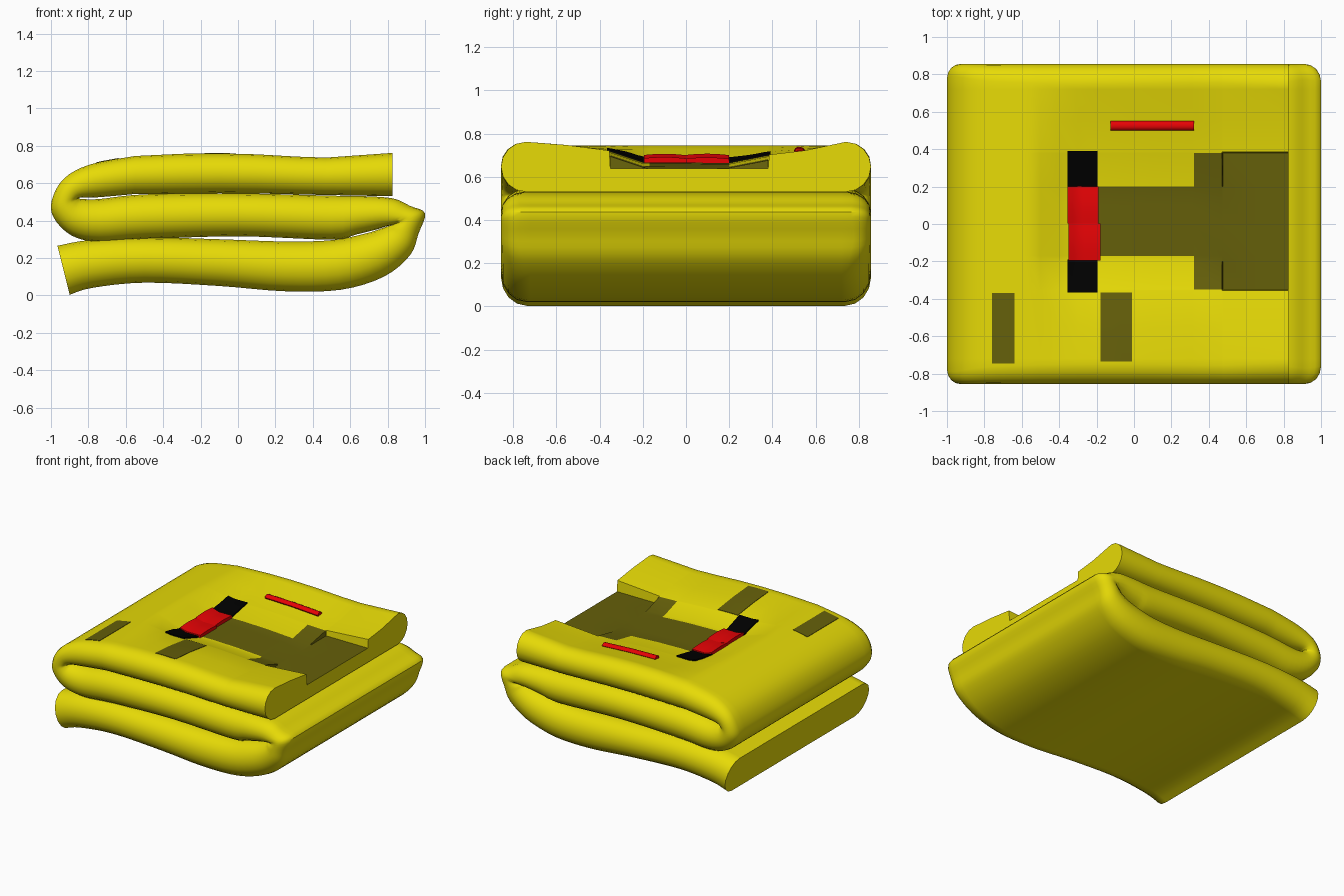
import bpy, bmesh, math
from mathutils import Vector
from mathutils.bvhtree import BVHTree

if "Cube" in bpy.data.objects:
    bpy.data.objects.remove(bpy.data.objects["Cube"])


def material(name, rgb):
    m = bpy.data.materials.new(name)
    m.diffuse_color = (*rgb, 1)
    m.use_nodes = True
    m.node_tree.nodes["Principled BSDF"].inputs["Base Color"].default_value = m.diffuse_color
    return m


YELLOW = material("yellow fabric", (0.86, 0.76, 0.002))
OLIVE = material("olive fabric", (0.13, 0.115, 0.003))
RED = material("red plastic", (0.95, 0.001, 0.002))
BLACK = material("black webbing", (0.0, 0.0, 0.0))


def lerp_table(table, v):
    for (x0, y0), (x1, y1) in zip(table, table[1:]):
        if v <= x1:
            t = max(0, (v - x0) / (x1 - x0))
            return y0 + (y1 - y0) * t
    return table[-1][1]


def finish(bm, name, mats, angle=35):
    me = bpy.data.meshes.new(name)
    bmesh.ops.recalc_face_normals(bm, faces=bm.faces)
    bm.to_mesh(me)
    bm.free()
    for m in mats:
        me.materials.append(m)
    ob = bpy.data.objects.new(name, me)
    bpy.context.collection.objects.link(ob)
    bpy.ops.object.select_all(action='DESELECT')
    ob.select_set(True)
    bpy.context.view_layer.objects.active = ob
    bpy.ops.object.shade_smooth_by_angle(angle=math.radians(angle))
    return ob


# Folded mat: side profile as (first skin x, z, second skin x, z) stations
KEYS = [
    (-.90, .003, -.965, .265), (-.78, .04, -.80, .295), (-.5, .068, -.5, .31),
    (-.1, .05, -.1, .30), (.25, .022, .25, .288), (.55, .03, .5, .295),
    (.78, .10, .68, .33), (.92, .215, .78, .362), (.965, .33, .81, .372),
    (1.0, .438, .82, .375), (.92, .478, .79, .368), (.83, .518, .74, .352),
    (.68, .53, .63, .325), (.5, .533, .5, .298),
    (0, .545, 0, .316), (-.5, .54, -.5, .30), (-.74, .515, -.74, .285),
    (-.83, .515, -.89, .32), (-.85, .519, -.985, .415), (-.85, .521, -.995, .51),
    (-.83, .523, -.93, .625), (-.74, .525, -.79, .70), (-.55, .542, -.55, .745)]


def catmull(keys, n):
    ks = [Vector(k) for k in keys]
    out = []
    for i in range(len(ks) - 1):
        p0, p1, p2, p3 = ks[max(i - 1, 0)], ks[i], ks[i + 1], ks[min(i + 2, len(ks) - 1)]
        for j in range(n):
            t = j / n
            out.append(0.5 * (2 * p1 + (p2 - p0) * t + (2 * p0 - 5 * p1 + 4 * p2 - p3) * t * t
                              + (3 * p1 - p0 - 3 * p2 + p3) * t ** 3))
    return out + [ks[-1]]


TOP = [(-.55, .745), (-.3, .757), (0, .76), (.25, .745), (.45, .735), (.83, .762)]
stations = [tuple(s) for s in catmull(KEYS, 4)]
first_top = len(stations)
for x in (-.5, -.4, -.3, -.2, -.1, .1, .315, .32, .47, .475, .65, .805, .825):
    low = lerp_table([(-.5, .542), (0, .547), (.5, .536), (.83, .53)], x)
    stations.append((x, low, x, lerp_table(TOP, x)))

YS = [.72, .55, .385, .38, .2, .1, 0, -.17, -.2, -.35, -.355, -.55, -.72]
DIP = [(-.74, 0), (-.55, .015), (-.38, .032), (-.2, .092), (.2, .095),
       (.38, .06), (.55, .04), (.74, 0)]
RAMP = [(-.55, 0), (-.3, 1)]
WIDTH = 0.856


def top_height(x, y, z):
    """Soft hollow along the middle, with a sharp pocket near the open end."""
    if x >= .32 and -.35 <= y <= .38:
        if x > .47 or -.17 <= y < .2:
            return .638
    return z - lerp_table(DIP, y) * lerp_table(RAMP, x)


def section(i, st):
    ax, az, bx, bz = st
    m = Vector(((ax + bx) / 2, (az + bz) / 2))
    d = Vector(((bx - ax) / 2, (bz - az) / 2))
    r = min(d.length, .12)
    pts = []
    for side in (1, -1):
        for y in (YS if side > 0 else YS[::-1]):
            p = m + d * side
            z = top_height(p.x, y, p.y) if side > 0 and i >= first_top else p.y
            pts.append((p.x, y, z))
        for k in range(9):
            a = math.pi * k / 8
            p = m + d * side * math.cos(a)
            pts.append((p.x, -side * (WIDTH - r + r * math.sin(a)), p.y))
    return [(x, y, max(z, 0)) for x, y, z in pts]


bm = bmesh.new()
rings = [[bm.verts.new(p) for p in section(i, s)] for i, s in enumerate(stations)]
n = len(rings[0])
for i in range(len(rings) - 1):
    for j in range(n):
        k = (j + 1) % n
        f = bm.faces.new((rings[i][j], rings[i][k], rings[i + 1][k], rings[i + 1][j]))
        c = f.calc_center_median()
        # olive pocket and strip on the upper skin
        if i >= first_top and j < len(YS) - 1:
            strip = c.x > -.2 and -.17 < c.y < .2
            pocket = c.x > .32 and -.35 < c.y < .38
            f.material_index = 1 if strip or pocket else 0
bm.faces.new(rings[0][::-1])
bm.faces.new(rings[-1])
bmesh.ops.recalc_face_normals(bm, faces=bm.faces)
tree = BVHTree.FromBMesh(bm)
finish(bm, "folded_mat", [YELLOW, OLIVE])


def surface(x, y):
    return tree.ray_cast(Vector((x, y, 2)), Vector((0, 0, -1)))[0].z


def draped(name, x0, x1, y0, y1, mat, lift=.007, crown=0.0, steps=6):
    """Thin plate laid over the upper skin."""
    bm = bmesh.new()
    layers = []
    for h in (-.004, lift):
        g = []
        for i in range(steps + 1):
            row = []
            for j in range(steps + 1):
                x, y = x0 + (x1 - x0) * i / steps, y0 + (y1 - y0) * j / steps
                up = crown * math.sin(math.pi * j / steps) if h > 0 else 0
                row.append(bm.verts.new((x, y, surface(x, y) + h + up)))
            g.append(row)
        layers.append(g)
        for i in range(steps):
            for j in range(steps):
                bm.faces.new((g[i][j], g[i + 1][j], g[i + 1][j + 1], g[i][j + 1]))
    lo, hi = layers
    for i in range(steps):
        for e in (0, steps):
            bm.faces.new((lo[i][e], lo[i + 1][e], hi[i + 1][e], hi[i][e]))
            bm.faces.new((lo[e][i], lo[e][i + 1], hi[e][i + 1], hi[e][i]))
    return finish(bm, name, [mat])


# Fabric patches, strap ends and the two halves of the buckle
draped("outer_patch", -.76, -.64, -.745, -.37, OLIVE, .003)
draped("inner_patch", -.18, -.01, -.735, -.365, OLIVE, .003)
draped("strap_front", -.355, -.195, -.365, -.19, BLACK, .01)
draped("strap_back", -.355, -.195, .19, .39, BLACK, .01)
draped("buckle_front", -.35, -.18, -.195, .002, RED, .02, .006)
draped("buckle_back", -.355, -.19, .002, .2, RED, .02, .006)

# Red pull handle: slightly sagging rod
bm = bmesh.new()
prev = None
for i in range(9):
    x = -.125 + .445 * i / 8
    z = surface(x, .525) + .006
    ring = [bm.verts.new((x, .525 + .025 * math.cos(a), z + .017 * math.sin(a)))
            for a in (math.tau * k / 10 for k in range(10))]
    if prev:
        for k in range(10):
            q = (k + 1) % 10
            bm.faces.new((prev[k], prev[q], ring[q], ring[k]))
    else:
        bm.faces.new(ring)
    prev = ring
bm.faces.new(prev)
finish(bm, "pull_handle", [RED], 50)
